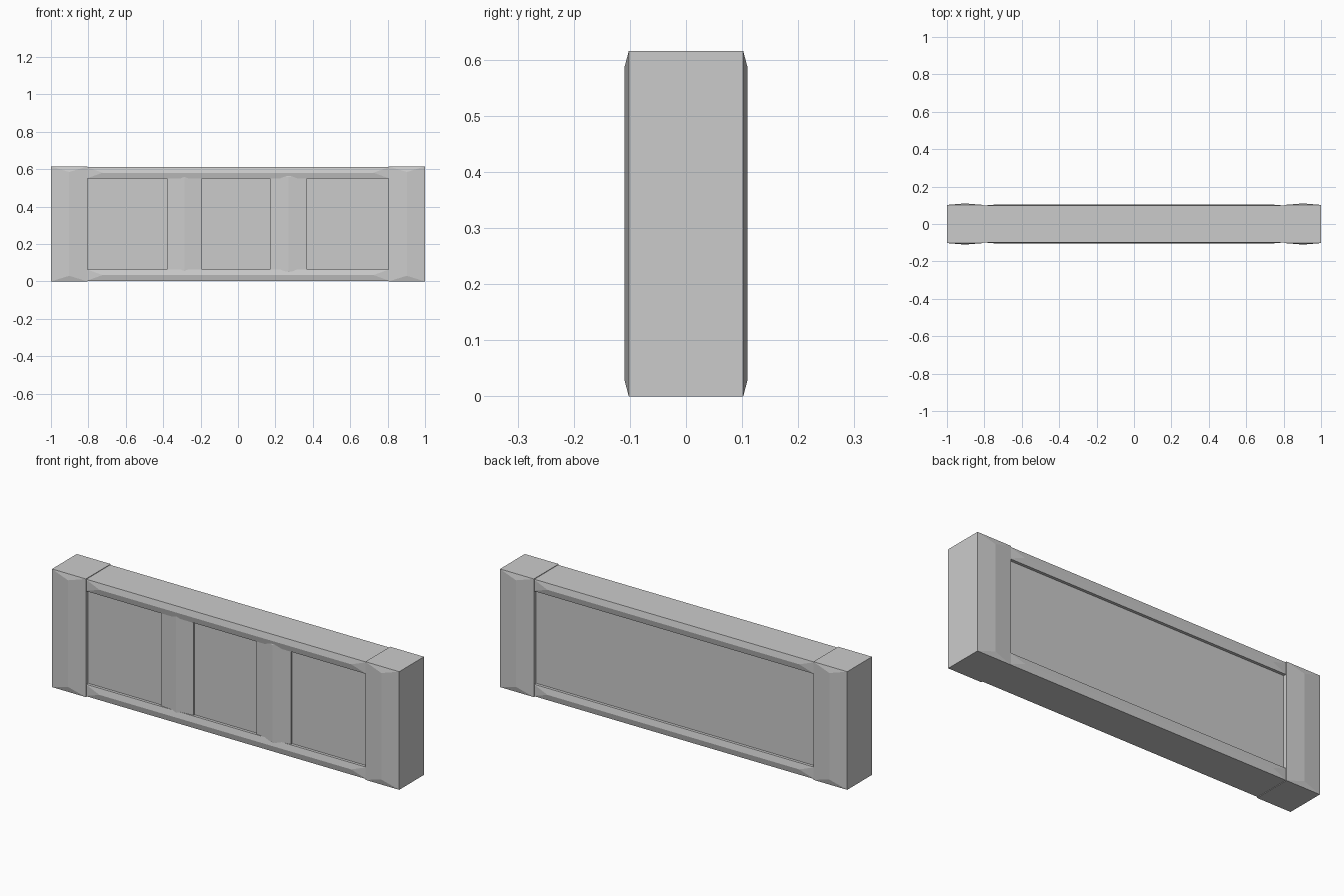
import bpy
import bmesh

if "Cube" in bpy.data.objects:
    bpy.data.objects.remove(bpy.data.objects["Cube"])

H = 0.615          # overall height
MID = H / 2


def hipped_bar(name, x0, x1, z0, z1, edge_y, ridge_y, inset, back=True, back_y=0.0):
    """Bar whose front (and back) face rises to a central ridge with hipped ends."""
    bm = bmesh.new()
    corners = [(x0, z0), (x1, z0), (x1, z1), (x0, z1)]
    cx, cz = (x0 + x1) / 2, (z0 + z1) / 2
    upright = (z1 - z0) > (x1 - x0)
    if upright:
        ridge = [(cx, z0 + inset), (cx, z1 - inset)]
    else:
        ridge = [(x0 + inset, cz), (x1 - inset, cz)]

    def ring(y):
        return [bm.verts.new((x, y, z)) for x, z in corners]

    def roof(r, y):
        a, b = [bm.verts.new((x, y, z)) for x, z in ridge]
        # rotate the ring so its first edge is the end next to ridge point a
        p, q, s, t = r if upright else (r[3], r[0], r[1], r[2])
        for face in ((p, q, a), (q, s, b, a), (s, t, b), (t, p, a, b)):
            bm.faces.new(face)

    front = ring(-edge_y)
    rear = ring(edge_y if back else back_y)
    roof(front, -ridge_y)
    if back:
        roof(rear, ridge_y)
    else:
        bm.faces.new(rear)
    for i in range(4):
        j = (i + 1) % 4
        bm.faces.new((front[i], front[j], rear[j], rear[i]))
    bmesh.ops.recalc_face_normals(bm, faces=bm.faces)
    mesh = bpy.data.meshes.new(name)
    bm.to_mesh(mesh)
    bm.free()
    obj = bpy.data.objects.new(name, mesh)
    bpy.context.collection.objects.link(obj)
    return obj


# Upright end posts
hipped_bar("left_post", -1.0, -0.805, 0, H, 0.102, 0.11, 0.03)
hipped_bar("right_post", 0.805, 1.0, 0, H, 0.102, 0.11, 0.03)

# Horizontal rails
hipped_bar("bottom_rail", -0.81, 0.81, 0.003, 0.065, 0.098, 0.105, 0.085)
hipped_bar("top_rail", -0.81, 0.81, H - 0.065, H - 0.003, 0.098, 0.105, 0.085)

# Front dividers between the panels
hipped_bar("left_divider", -0.38, -0.193, 0.035, H - 0.035, 0.092, 0.1, 0.02, False)
hipped_bar("right_divider", 0.172, 0.37, 0.035, H - 0.035, 0.094, 0.102, 0.02, False)

# Recessed infill panel
bpy.ops.mesh.primitive_cube_add(size=1, location=(0, 0, MID))
panel = bpy.context.object
panel.name = "infill_panel"
panel.scale = (1.66, 0.166, H - 0.09)
